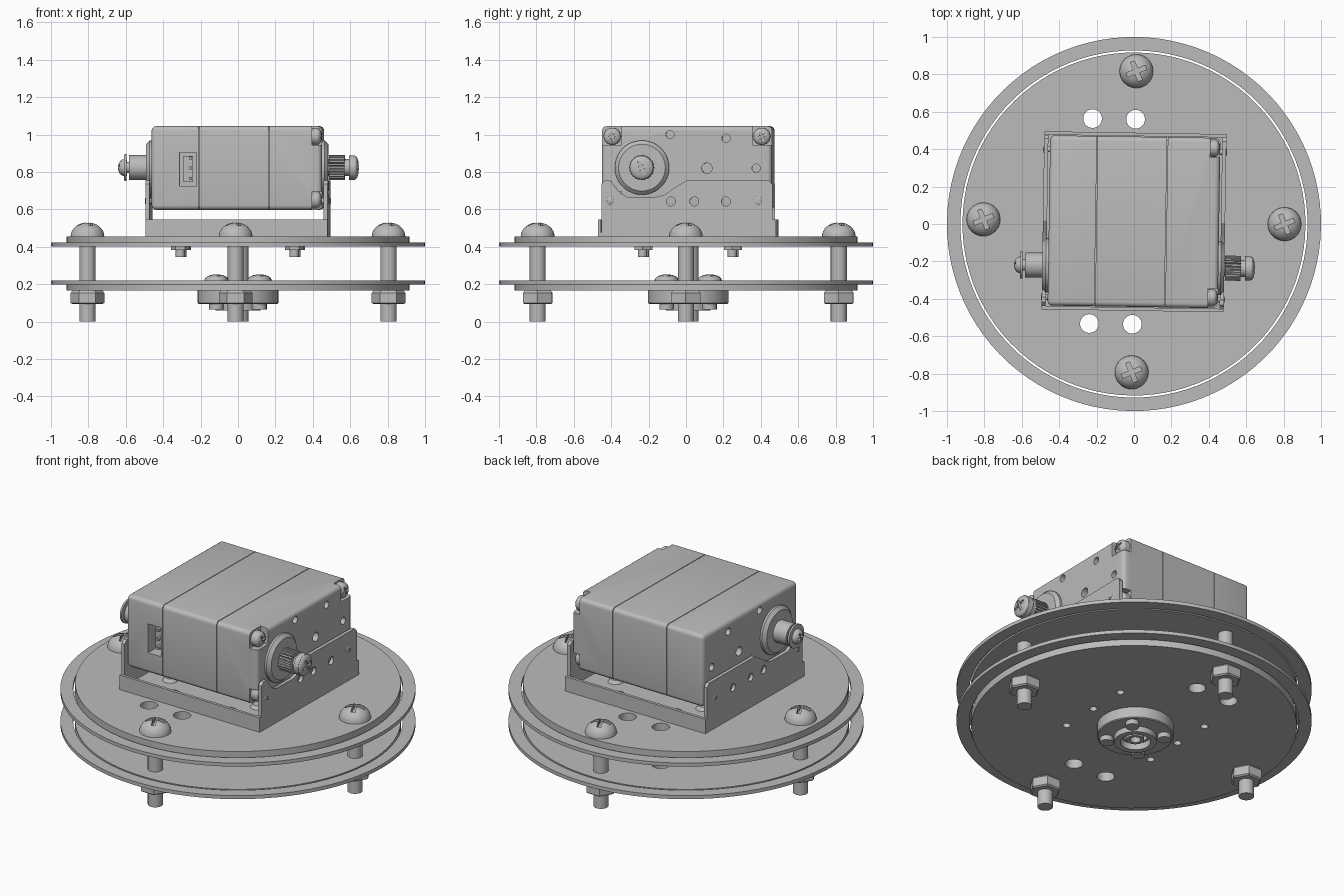
import bpy, bmesh
from math import pi, cos, sin, radians
from mathutils import Matrix, Vector

cube = bpy.data.objects.get("Cube")
if cube:
    bpy.data.objects.remove(cube)

grey = bpy.data.materials.new("plain_grey")
grey.use_nodes = True
colour = (0.5, 0.5, 0.5, 1)
grey.diffuse_color = colour
grey.node_tree.nodes["Principled BSDF"].inputs["Base Color"].default_value = colour

# The whole assembly is turned very slightly about its own centre
CENTRE_Y = 0.012
PLACE = Matrix.Translation((0, CENTRE_Y, 0)) @ Matrix.Rotation(radians(-0.9), 4, 'Z')
AXES = {"+Z": Matrix(), "-Z": Matrix.Rotation(pi, 4, 'X'),
        "+X": Matrix.Rotation(pi / 2, 4, 'Y'), "-X": Matrix.Rotation(-pi / 2, 4, 'Y')}
parts = []


def finish(name, bm, loc=(0, 0, 0), axis="+Z"):
    bmesh.ops.transform(bm, matrix=PLACE @ Matrix.Translation(loc) @ AXES[axis], verts=bm.verts)
    bmesh.ops.recalc_face_normals(bm, faces=bm.faces)
    me = bpy.data.meshes.new(name)
    bm.to_mesh(me)
    bm.free()
    me.materials.append(grey)
    ob = bpy.data.objects.new(name, me)
    bpy.context.collection.objects.link(ob)
    parts.append(ob)
    return ob


def lathe(name, profile, loc=(0, 0, 0), axis="+Z", seg=32, closed=False):
    bm = bmesh.new()
    vs = [bm.verts.new((r, 0, z)) for r, z in profile]
    pairs = list(zip(vs, vs[1:])) + ([(vs[-1], vs[0])] if closed else [])
    es = [bm.edges.new(p) for p in pairs]
    bmesh.ops.spin(bm, geom=vs + es, cent=(0, 0, 0), axis=(0, 0, 1), angle=2 * pi, steps=seg)
    bmesh.ops.remove_doubles(bm, verts=bm.verts, dist=1e-5)
    return finish(name, bm, loc, axis)


def rod(name, r, lo, hi, loc=(0, 0, 0), axis="+Z", seg=32):
    return lathe(name, [(0, lo), (r, lo), (r, hi), (0, hi)], loc, axis, seg)


def prism(name, pts, lo, hi, loc=(0, 0, 0), axis="+Z", side=False):
    """Extrude an outline along z, or along x when side is set."""
    bm = bmesh.new()
    face = bm.faces.new([bm.verts.new((lo, u, v) if side else (u, v, lo)) for u, v in pts])
    ext = bmesh.ops.extrude_face_region(bm, geom=[face])["geom"]
    step = Vector((hi - lo, 0, 0) if side else (0, 0, hi - lo))
    bmesh.ops.translate(bm, vec=step, verts=[v for v in ext if isinstance(v, bmesh.types.BMVert)])
    return finish(name, bm, loc, axis)


def box(name, lo, hi, bevel=0, pick=lambda a, b: True):
    bm = bmesh.new()
    bmesh.ops.create_cube(bm, size=1)
    lo, hi = Vector(lo), Vector(hi)
    for v in bm.verts:
        v.co = (lo + hi) / 2 + v.co * (hi - lo)
    if bevel:
        es = [e for e in bm.edges if pick(*[v.co for v in e.verts])]
        bmesh.ops.bevel(bm, geom=es, offset=bevel, segments=4, profile=0.5, affect='EDGES')
    return finish(name, bm)


def cut(ob, *cutters):
    for c in cutters:
        mod = ob.modifiers.new("cut", 'BOOLEAN')
        mod.operation, mod.solver, mod.object = 'DIFFERENCE', 'EXACT', c
        bpy.context.view_layer.objects.active = ob
        bpy.ops.object.modifier_apply(modifier=mod.name)
        parts.remove(c)
        bpy.data.objects.remove(c)


def screw(name, loc, axis, r, h, length, shaft, seg=32):
    """Dome-headed screw with a cross recess."""
    dome = [(r * cos(i * pi / 16), h * sin(i * pi / 16)) for i in range(8)] + [(0, h)]
    ob = lathe(name, [(0, -length), (shaft, -length), (shaft, 0)] + dome, loc, axis, seg)
    w, l = r * 0.13, r * 0.62
    quarter = [(l, -w), (l, w), (w, w)]
    plus = []
    for k in range(4):
        c, s = cos(k * pi / 2 + 0.4), sin(k * pi / 2 + 0.4)
        plus += [(x * c - y * s, x * s + y * c) for x, y in quarter]
    cut(ob, prism("cutter", plus, h * 0.55, h * 1.5, loc, axis))
    return ob


# Two round plates, each a disc inside a thin separate ring
holes = [(x, y, 0.05) for x in (-0.23, 0) for y in (-0.548, 0.548)]
holes += [(x, y, 0.022) for x in (-0.305, 0.305) for y in (-0.24, 0, 0.24)]
for level, disc_lo, disc_hi, ring_lo in (("upper", 0.4, 0.455, 0.4), ("lower", 0.165, 0.22, 0.198)):
    at = (0, -CENTRE_Y, 0)
    disc = rod(level + "_disc", 0.917, disc_lo, disc_hi, at, seg=96)
    cut(disc, *[rod("cutter", r, disc_lo - 0.1, disc_hi + 0.1, (x, y, 0), seg=24) for x, y, r in holes])
    ring_hi = ring_lo + 0.022
    lathe(level + "_ring", [(0.928, ring_lo), (1, ring_lo), (1, ring_hi), (0.928, ring_hi)],
          at, seg=96, closed=True)

# Four long bolts with hex nuts
for i in range(4):
    x, y = 0.805 * cos(i * pi / 2), 0.805 * sin(i * pi / 2)
    screw("plate_bolt", (x, y, 0.455), "+Z", 0.09, 0.075, 0.455, 0.043)
    lathe("plate_nut", [(0, 0.093), (0.08, 0.093), (0.09, 0.1), (0.09, 0.153), (0.08, 0.165), (0, 0.165)],
          (x, y, 0), seg=6)

# Hub under the lower plate, with its bore and four screws
lathe("hub", [(0.07, 0.165), (0.216, 0.165), (0.216, 0.1), (0.21, 0.095), (0.12, 0.095),
              (0.12, 0.06), (0.085, 0.06), (0.085, 0.1), (0.07, 0.1)], seg=48, closed=True)
lathe("hub_core", [(0.03, 0.165), (0.05, 0.165), (0.05, 0.075), (0.03, 0.075)], closed=True)
for sx in (-1, 1):
    for sy in (-1, 1):
        x, y = 0.115 * sx, 0.115 * sy
        screw("hub_screw", (x, y, 0.22), "+Z", 0.063, 0.032, 0.155, 0.03, 24)
        rod("hub_nut", 0.038, 0.065, 0.1, (x, y, 0), seg=24)
        # Bracket fixings below the upper plate
        x, y = 0.305 * sx, 0.24 * sy
        rod("bracket_nut", 0.05, 0.382, 0.4, (x, y, 0), seg=6)
        rod("bracket_screw", 0.025, 0.345, 0.47, (x, y, 0), seg=20)
        lathe("bracket_screw_head", [(0, 0.5), (0.03, 0.495), (0.045, 0.475), (0, 0.475)], (x, y, 0), seg=24)

# Bracket: base, low front and back lips, tall side arms
base = box("bracket_base", (-0.487, -0.476, 0.455), (0.487, 0.476, 0.475))
cut(base, rod("cutter", 0.16, 0.44, 0.5), *[
    rod("cutter", 0.05, 0.44, 0.5, (x, y, 0)) for x in (-0.2, 0.2) for y in (-0.38, 0.38)])
for s in (-1, 1):
    y0, y1 = sorted((s * 0.458, s * 0.476))
    box("bracket_lip", (-0.487, y0, 0.46), (0.487, y1, 0.545))
arm_outline = [(-0.457, 0.46), (0.457, 0.46), (0.457, 0.735), (0.437, 0.755), (0, 0.755), (-0.06, 0.72),
               (-0.12, 0.677), (-0.16, 0.667), (-0.32, 0.667), (-0.36, 0.69), (-0.41, 0.755), (-0.437, 0.755),
               (-0.457, 0.735)]
for s, axis in ((-1, "-X"), (1, "+X")):
    arm = prism("bracket_arm", arm_outline, s * 0.465, s * 0.487, side=True)
    cut(arm, *[rod("cutter", 0.024, 0.44, 0.5, (0, y, 0.642), axis, 20) for y in (-0.085, 0.04, 0.21)])
    for y in (-0.41, 0.38):
        screw("arm_screw", (s * 0.482, y, 0.645), axis, 0.025, 0.01, 0.03, 0.015, 16)

# Motor case in three sections around a slightly smaller core
LOW, HIGH, HALF = 0.597, 1.045, 0.455
along = lambda a, b: abs(a.x - b.x) > 0.01
left_end = lambda a, b: along(a, b) or (a.x < -0.4 and b.x < -0.4)
right_end = lambda a, b: along(a, b) or (a.x > 0.4 and b.x > 0.4)
left = box("motor_left_cover", (-0.455, -HALF, LOW), (-0.205, HALF, HIGH), 0.025, left_end)
box("motor_middle", (-0.201, -HALF, LOW), (0.17, HALF, HIGH), 0.025, along)
right = box("motor_right_cover", (0.174, -HALF, LOW), (0.455, HALF, HIGH), 0.025, right_end)
box("motor_core", (-0.21, -0.44, LOW + 0.015), (0.18, 0.44, HIGH - 0.015))

# Blind holes in the end faces
for ob, axis in ((left, "-X"), (right, "+X")):
    for y, z, r in ((-0.09, 1.0, 0.022), (0.21, 0.98, 0.022), (0.107, 0.82, 0.028), (0.37, 0.82, 0.022)):
        cut(ob, rod("cutter", r, 0.41, 0.5, (0, y, z), axis, 20))

# Corner notches with case screws on the right cover
for sy in (-1, 1):
    for sz in (-1, 1):
        zc = 0.82 + sz * 0.17
        y0, y1 = sorted((sy * 0.35, sy * 0.5))
        z0, z1 = sorted((0.82 + sz * 0.125, 0.82 + sz * 0.3))
        cut(right, box("cutter", (0.402, y0, z0), (0.5, y1, z1)))
        rod("case_screw_seat", 0.046, 0.39, 0.43, (0, sy * 0.4, zc), "+X", 24)
        screw("case_screw", (0.43, sy * 0.4, zc), "+X", 0.046, 0.025, 0.01, 0.02, 24)

# Cable socket on the front
cut(left, box("cutter", (-0.305, -0.5, 0.725), (-0.215, -0.38, 0.905)))
box("socket_block", (-0.285, -0.41, 0.745), (-0.235, -0.375, 0.885))
for z in (0.765, 0.82, 0.875):
    box("socket_pin", (-0.255, -0.445, z - 0.008), (-0.239, -0.4, z + 0.008))

# Output shaft with toothed spline on the right, plain idler on the left
shaft_y, shaft_z = -0.24, 0.823
for name, axis in (("output_collar", "+X"), ("idler_collar", "-X")):
    lathe(name, [(0, 0.44), (0.145, 0.44), (0.145, 0.468), (0.125, 0.487), (0, 0.487)],
          (0, shaft_y, shaft_z), axis, 48)
teeth = []
for i in range(24):
    for r, d in ((0.067, -0.25), (0.067, 0.25), (0.056, 0.4), (0.056, 0.6)):
        a = (i + d) * pi / 12
        teeth.append((r * cos(a), r * sin(a)))
prism("output_spline", teeth, 0.49, 0.575, (0, shaft_y, shaft_z), "+X")
rod("output_neck", 0.045, 0.48, 0.6, (0, shaft_y, shaft_z), "+X")
rod("output_screw_rim", 0.065, 0.597, 0.63, (0, shaft_y, shaft_z), "+X")
screw("output_screw", (0.63, shaft_y, shaft_z), "+X", 0.063, 0.02, 0.03, 0.03)
rod("idler_boss", 0.067, 0.48, 0.578, (0, shaft_y, shaft_z), "-X")
rod("idler_washer", 0.072, 0.592, 0.604, (0, shaft_y, shaft_z), "-X")
screw("idler_screw", (-0.604, shaft_y, shaft_z), "-X", 0.045, 0.034, 0.05, 0.03)

# Smooth the round surfaces and keep edges crisp
bpy.ops.object.select_all(action='DESELECT')
for ob in parts:
    ob.select_set(True)
bpy.context.view_layer.objects.active = parts[0]
bpy.ops.object.shade_smooth_by_angle(angle=radians(30))
